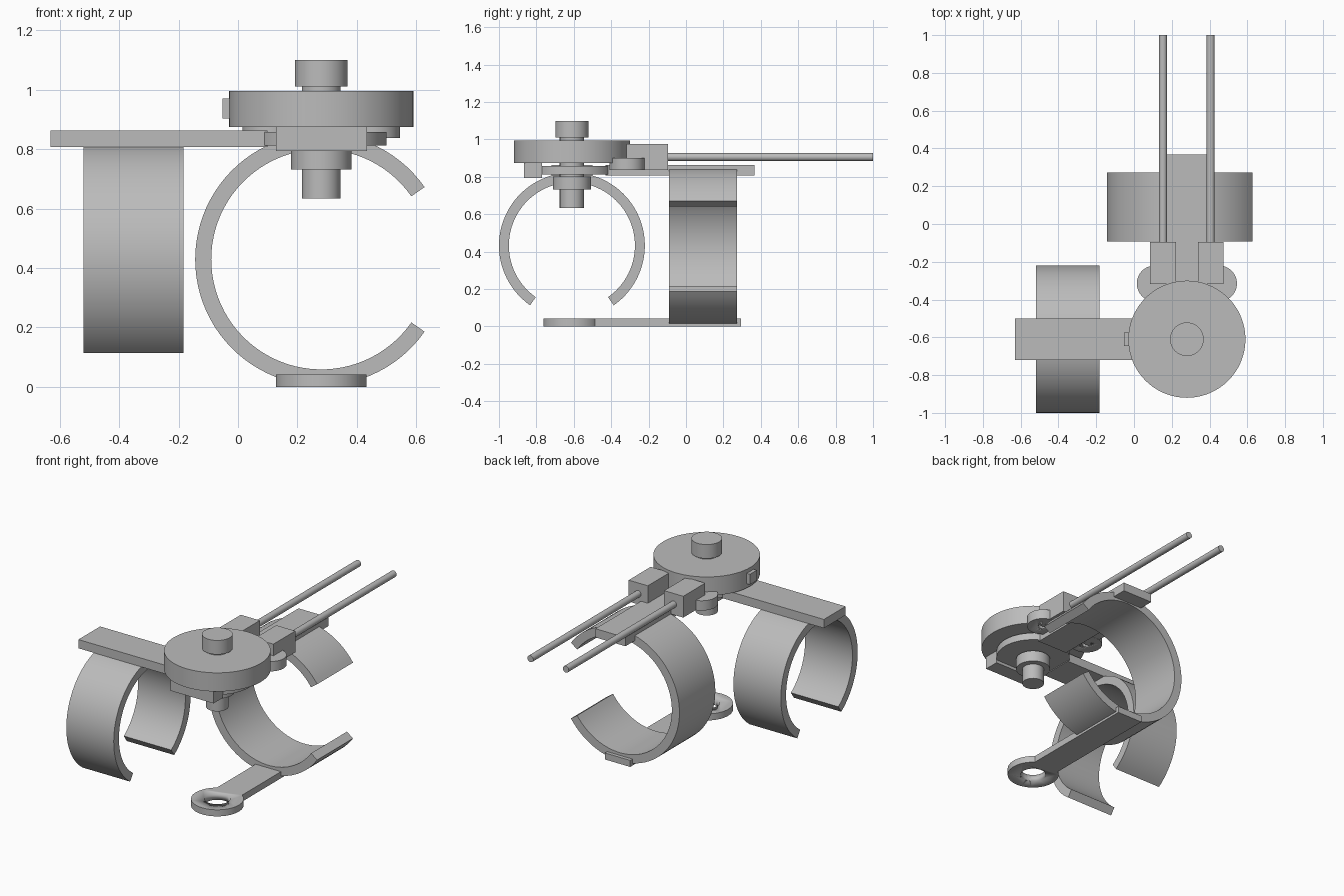
import bpy, bmesh
from math import sin, cos, asin, radians, pi

if "Cube" in bpy.data.objects:
    bpy.data.objects.remove(bpy.data.objects["Cube"], do_unlink=True)

GREY = (0.5, 0.5, 0.5, 1)
grey = bpy.data.materials.new("plain_grey")
grey.use_nodes = True
grey.diffuse_color = GREY
grey.node_tree.nodes["Principled BSDF"].inputs["Base Color"].default_value = GREY

PX, PY = 0.28, -0.61   # main pivot

# Maps an outline point (u, v) and depth d to space, by extrusion axis
PLACE = {
    "x": lambda u, v, d: (d, u, v),
    "y": lambda u, v, d: (u, d, v),
    "z": lambda u, v, d: (u, v, d),
}


def prism(name, outline, d0, d1, axis="z"):
    """Extrude a closed outline between two depths along an axis."""
    bm = bmesh.new()
    face = bm.faces.new([bm.verts.new(PLACE[axis](u, v, d0)) for u, v in outline])
    top = bmesh.ops.extrude_face_region(bm, geom=[face])["geom"]
    shift = PLACE[axis](0, 0, d1 - d0)
    bmesh.ops.translate(bm, vec=shift, verts=[e for e in top if isinstance(e, bmesh.types.BMVert)])
    bmesh.ops.recalc_face_normals(bm, faces=bm.faces)
    mesh = bpy.data.meshes.new(name)
    bm.to_mesh(mesh)
    bm.free()
    mesh.materials.append(grey)
    obj = bpy.data.objects.new(name, mesh)
    bpy.context.collection.objects.link(obj)
    bpy.ops.object.select_all(action="DESELECT")
    bpy.context.view_layer.objects.active = obj
    obj.select_set(True)
    bpy.ops.object.shade_smooth_by_angle(angle=radians(30))
    return obj


def arc(cu, cv, r, a0, a1, steps=72):
    return [(cu + r * cos(a0 + (a1 - a0) * i / steps),
             cv + r * sin(a0 + (a1 - a0) * i / steps)) for i in range(steps + 1)]


def disc(name, cu, cv, r, d0, d1, axis="z"):
    return prism(name, arc(cu, cv, r, 0, 2 * pi)[:-1], d0, d1, axis)


def box(name, x0, x1, y0, y1, z0, z1):
    return prism(name, [(x0, y0), (x1, y0), (x1, y1), (x0, y1)], z0, z1)


def cuff(name, cu, cv, outer, inner, opening, d0, d1, axis):
    """Open ring whose gap of 70 degrees is centred on the opening angle."""
    a0, a1 = opening + radians(35), opening + 2 * pi - radians(35)
    prism(name, arc(cu, cv, outer, a0, a1) + arc(cu, cv, inner, a1, a0), d0, d1, axis)


def drill(obj, cu, cv, r, z0, z1):
    """Cut a vertical round hole."""
    cutter = disc(obj.name + "_cutter", cu, cv, r, z0 - 0.02, z1 + 0.02)
    cutter.hide_render = True
    cutter.hide_viewport = True
    mod = obj.modifiers.new("hole", "BOOLEAN")
    mod.operation = "DIFFERENCE"
    mod.solver = "EXACT"
    mod.object = cutter


# Main wheel, knob, shaft and lower collar
disc("main_wheel", PX, PY, 0.31, 0.875, 0.995)
disc("pivot_shaft", PX, PY, 0.065, 0.633, 1.02)
disc("top_knob", PX, PY, 0.089, 1.01, 1.1)
disc("lower_collar", PX, PY, 0.102, 0.732, 0.803)
box("wheel_tab", -0.052, 0, PY - 0.035, PY + 0.035, 0.903, 0.97)
box("front_stop", PX - 0.153, PX + 0.153, -0.867, -0.77, 0.793, 0.877)

# Upper hub with its two arms
disc("arm_hub", PX, PY, 0.22, 0.812, 0.858)
box("side_arm", -0.63, PX - 0.18, PY - 0.11, PY + 0.11, 0.807, 0.863)
box("rear_arm", PX - 0.107, PX + 0.107, PY + 0.18, 0.367, 0.807, 0.863)

# Open cuffs hanging from the arms
cuff("side_cuff", PY, 0.433, 0.39, 0.337, -pi / 2, -0.52, -0.183, "x")
cuff("rear_cuff", PX, 0.429, 0.424, 0.37, 0, -0.092, 0.272, "y")

# Lower lever with a pierced round end
R, HALF = 0.153, 0.09
start = pi / 2 + asin(HALF / R)
lever = arc(PX, PY, R, start, start + 2 * (pi - asin(HALF / R)))
lever += [(PX + HALF, 0.295), (PX - HALF, 0.295)]
drill(prism("lower_lever", lever, 0, 0.042), PX, PY, 0.075, 0, 0.042)

# Mirrored guide rollers, blocks and rods
for side, label in ((-1, "right"), (1, "left")):
    x = PX + side * 0.17
    drill(disc(label + "_roller", x, -0.315, 0.095, 0.837, 0.9), x, -0.315, 0.028, 0.837, 0.86)
    bx = PX + side * 0.126
    box(label + "_guide_block", bx - 0.068, bx + 0.068, -0.318, -0.095, 0.838, 0.975)
    disc(label + "_rod", bx, 0.906, 0.021, -0.1, 1.0, "y")
